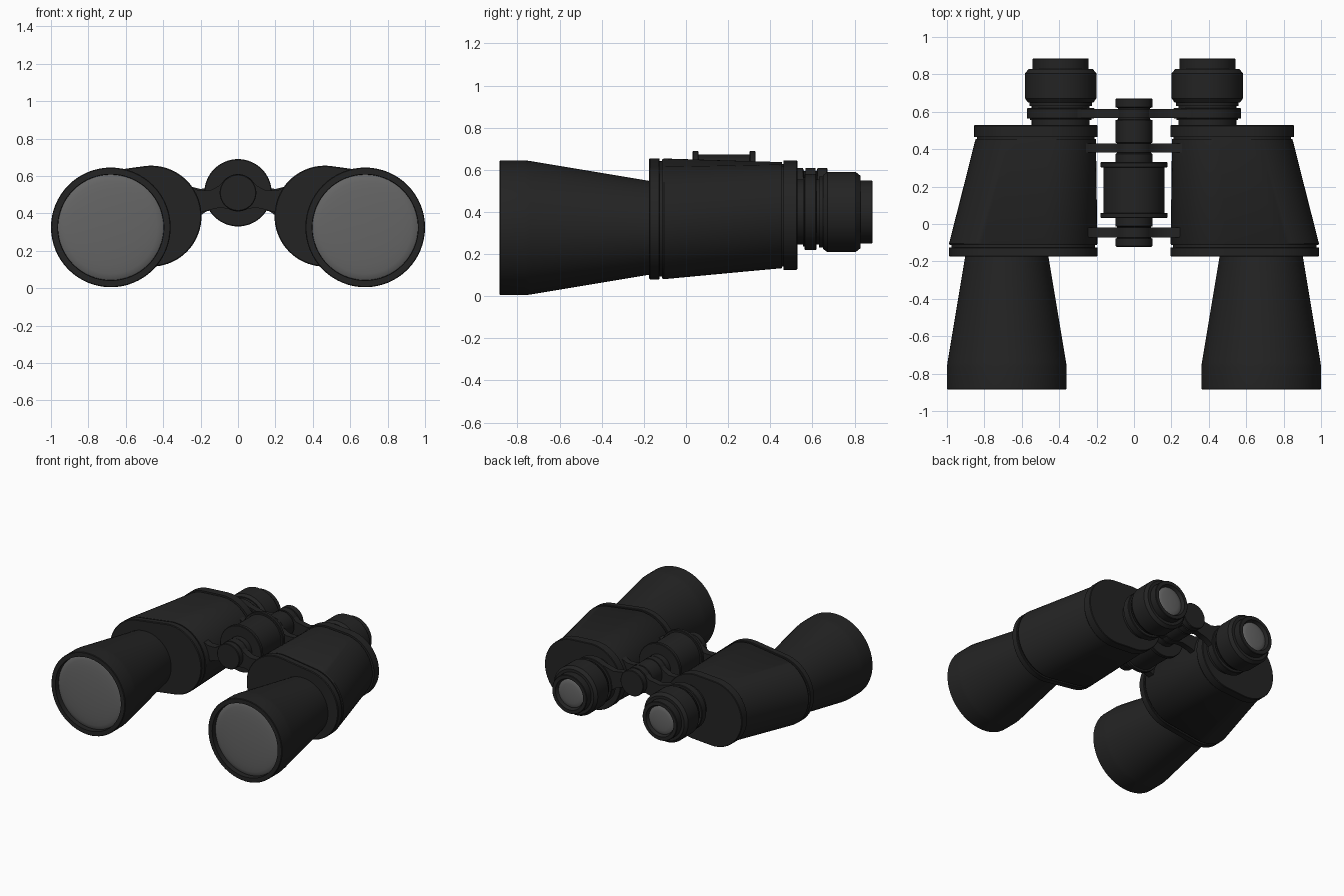
import bpy, bmesh, math

cube = bpy.data.objects.get("Cube")
if cube:
    bpy.data.objects.remove(cube, do_unlink=True)


def material(name, value, rough):
    m = bpy.data.materials.new(name)
    m.use_nodes = True
    col = (value, value, value, 1)
    m.diffuse_color = col
    bsdf = m.node_tree.nodes["Principled BSDF"]
    bsdf.inputs["Base Color"].default_value = col
    bsdf.inputs["Roughness"].default_value = rough
    return m


BLACK = material("matte_black", 0.017, 0.6)
GLASS = material("grey_glass", 0.13, 0.4)


def finish(name, bm, mat, mirror):
    bmesh.ops.recalc_face_normals(bm, faces=bm.faces)
    me = bpy.data.meshes.new(name)
    bm.to_mesh(me)
    bm.free()
    me.materials.append(mat)
    ob = bpy.data.objects.new(name, me)
    bpy.context.collection.objects.link(ob)
    bpy.ops.object.select_all(action='DESELECT')
    ob.select_set(True)
    bpy.context.view_layer.objects.active = ob
    bpy.ops.object.shade_smooth_by_angle(angle=math.radians(30))
    if mirror:
        mod = ob.modifiers.new("other_side", 'MIRROR')
        mod.use_mirror_merge = False
    return ob


def loft(name, rings, mat=BLACK, mirror=True):
    """Skin a list of equal-length point rings and cap both ends."""
    bm = bmesh.new()
    loops = [[bm.verts.new(p) for p in ring] for ring in rings]
    n = len(loops[0])
    for a, b in zip(loops, loops[1:]):
        for i in range(n):
            j = (i + 1) % n
            bm.faces.new((a[i], a[j], b[j], b[i]))
    bm.faces.new(loops[0])
    bm.faces.new(loops[-1])
    return finish(name, bm, mat, mirror)


def lathe(name, cx, cz, profile, mat=BLACK, mirror=True, n=64):
    """Turn a (y, radius) profile around an axis running along y."""
    angles = [math.tau * i / n for i in range(n)]
    rings = [[(cx + r * math.cos(a), y, cz + r * math.sin(a)) for a in angles]
             for y, r in profile]
    return loft(name, rings, mat, mirror)


def oval(y, t, inset, n=72):
    """Body section: two joined circles, blended from front (0) to back (1)."""
    def mix(a, b):
        return a + (b - a) * t
    inner = (mix(0.465, 0.45), mix(0.385, 0.39))
    outer = (mix(0.72, 0.60), mix(0.35, 0.38))
    r = mix(0.27, 0.255) - inset
    axis = math.atan2(outer[1] - inner[1], outer[0] - inner[0])
    pts = []
    for i in range(n):
        a = math.tau * (i + 0.5) / n
        cx, cz = outer if math.cos(a) > 0 else inner
        pts.append((cx + r * math.cos(a + axis), y, cz + r * math.sin(a + axis)))
    return pts


def plate(name, outline, y0, y1):
    """Flat bridge arm cut from an (x, z) outline."""
    return loft(name, [[(x, y, z) for x, z in outline] for y in (y0, y1)])


# Objective barrels, hollow at the front, with domed lenses
BX, BZ = 0.68, 0.325
lathe("objective_barrels", BX, BZ, [
    (-0.845, 0.282), (-0.885, 0.284), (-0.885, 0.316), (-0.881, 0.32),
    (-0.765, 0.32), (-0.74, 0.317), (-0.17, 0.222), (-0.12, 0.22)])
lathe("objective_lenses", BX, BZ, [(-0.846, 0.283)] + [
    (-0.846 - 0.025 * math.sin(a), 0.283 * math.cos(a))
    for a in (0.25, 0.5, 0.75, 1.0, 1.25, 1.5)], GLASS)

# Prism housings with rimmed end plates
loft("prism_housings", [oval(*s) for s in (
    (-0.175, 0, 0.005), (-0.17, 0, 0), (-0.128, 0, 0), (-0.125, 0, 0.003),
    (-0.125, 0, 0.014), (-0.113, 0, 0.014), (-0.113, 0, 0.005),
    (-0.105, 0.0, 0.001), (0.455, 1, 0.008), (0.455, 1, 0.016),
    (0.464, 1, 0.016), (0.464, 1, 0), (0.525, 1, 0), (0.529, 1, 0.004))])

# Eyepieces: neck, carrier ring, grooved cup and hollow end
EX, EZ = 0.392, 0.40
lathe("eyepiece_necks", EX, EZ, [
    (0.5, 0.155), (0.556, 0.155), (0.556, 0.165), (0.566, 0.165)])
lathe("eyepiece_rings", EX, EZ, [
    (0.563, 0.176), (0.566, 0.18), (0.616, 0.18), (0.62, 0.176)])
lathe("eyepiece_cups", EX, EZ, [
    (0.61, 0.155), (0.632, 0.155), (0.632, 0.168), (0.65, 0.168), (0.65, 0.175),
    (0.672, 0.191), (0.805, 0.191), (0.828, 0.172), (0.828, 0.15),
    (0.882, 0.15), (0.886, 0.146), (0.886, 0.12), (0.86, 0.108)])
lathe("eyepiece_lenses", EX, EZ, [(0.859, 0.11)] + [
    (0.861 + 0.015 * math.sin(a), 0.11 * math.cos(a))
    for a in (0.0, 0.4, 0.8, 1.2, 1.5)], GLASS)

# Central hinge axle with its collars
HZ = 0.51
lathe("hinge_axle", 0, HZ, [
    (-0.122, 0.094), (-0.118, 0.098), (-0.078, 0.098), (-0.075, 0.09),
    (-0.015, 0.09), (-0.012, 0.098), (0.03, 0.098), (0.34, 0.098),
    (0.375, 0.098), (0.38, 0.09), (0.432, 0.09), (0.435, 0.098),
    (0.555, 0.098), (0.56, 0.085), (0.62, 0.085), (0.625, 0.1),
    (0.667, 0.1), (0.671, 0.096)], mirror=False)

# Focus wheel with two flanges
lathe("focus_wheel", 0, HZ, [
    (0.032, 0.09), (0.032, 0.176), (0.036, 0.18), (0.056, 0.18), (0.06, 0.176),
    (0.06, 0.163), (0.302, 0.163), (0.302, 0.176), (0.306, 0.18),
    (0.327, 0.18), (0.331, 0.176), (0.331, 0.09)], mirror=False)

# Bridge arms from the hinge to each housing, with hub rings
arm = [(0, 0.6), (0.06, 0.588), (0.1, 0.548), (0.15, 0.522), (0.21, 0.522),
       (0.27, 0.55), (0.27, 0.33), (0.22, 0.395), (0.17, 0.414), (0.1, 0.43),
       (0.05, 0.425), (0, 0.42)]
for name, y0, y1 in (("front_bridge", -0.072, -0.018), ("middle_bridge", 0.383, 0.43)):
    plate(name + "_arms", arm, y0, y1)
    lathe(name + "_hub", 0, HZ, [(y0, 0.1), (y1, 0.1)], mirror=False)

# Eyepiece bridge carrying both rings
eyepiece_arm = [(0, 0.6), (0.06, 0.585), (0.11, 0.545), (0.2, 0.53), (0.32, 0.56),
                (0.32, 0.26), (0.24, 0.36), (0.17, 0.41), (0.08, 0.435), (0, 0.42)]
plate("eyepiece_bridge_arms", eyepiece_arm, 0.567, 0.615)
lathe("eyepiece_bridge_hub", 0, HZ, [(0.567, 0.1), (0.615, 0.1)], mirror=False)
